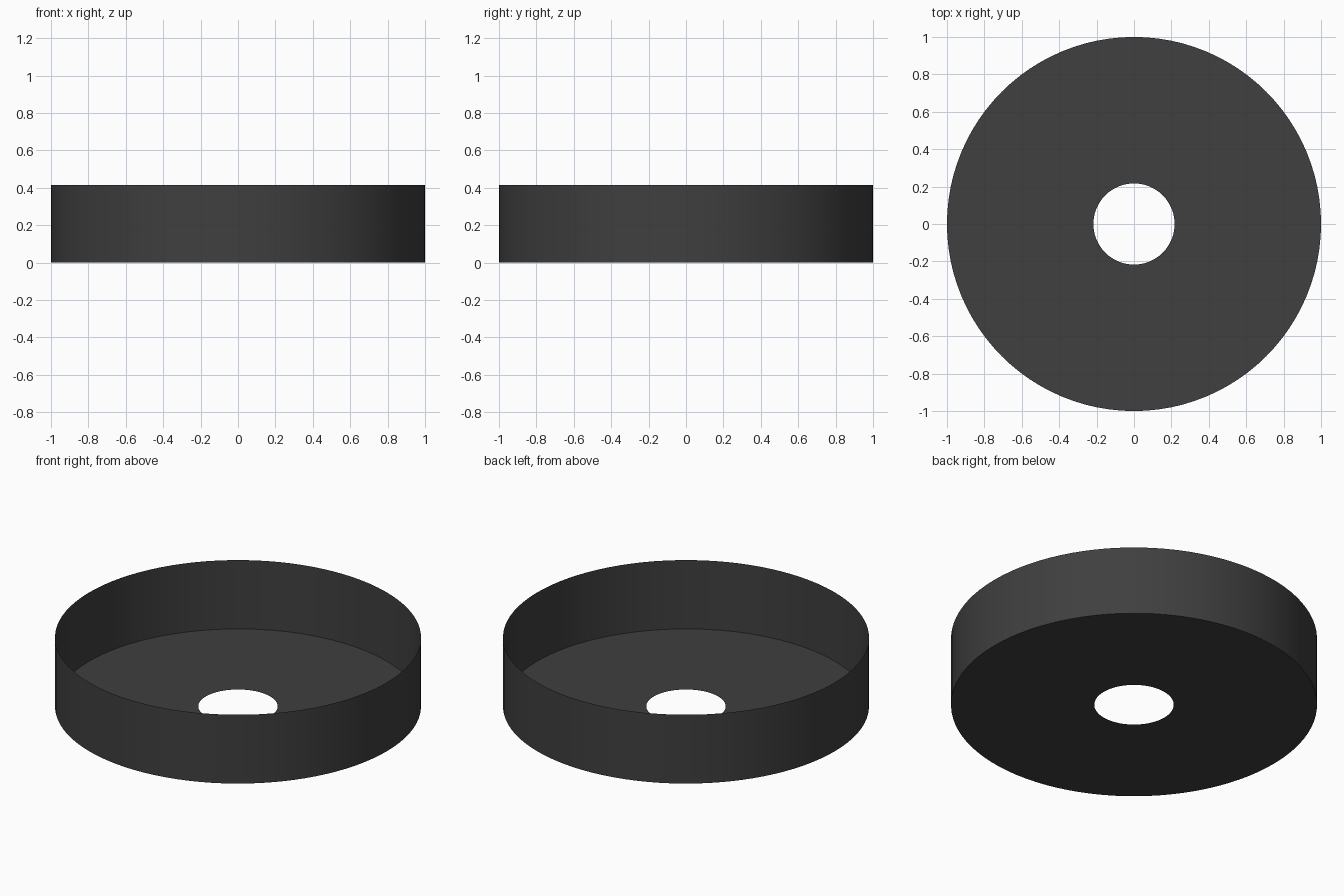
import bpy, bmesh
from math import cos, sin, tau

if "Cube" in bpy.data.objects:
    bpy.data.objects.remove(bpy.data.objects["Cube"])

SEGMENTS = 96
# Thin sheet profile (radius, height): hole edge, floor corner, rim
PROFILE = [(0.217, 0.0), (1.0, 0.0), (1.0, 0.415)]

# Open round tray with a central hole, turned from the profile
bm = bmesh.new()
rings = [[bm.verts.new((r * cos(tau * i / SEGMENTS), r * sin(tau * i / SEGMENTS), z))
          for i in range(SEGMENTS)] for r, z in PROFILE]
for low, high in zip(rings, rings[1:]):
    for i in range(SEGMENTS):
        j = (i + 1) % SEGMENTS
        bm.faces.new((low[i], low[j], high[j], high[i]))
bmesh.ops.recalc_face_normals(bm, faces=bm.faces)
# Make the wall face outward
wall = max(bm.faces, key=lambda f: f.calc_center_median().z)
if wall.normal.dot(wall.calc_center_median()) < 0:
    bmesh.ops.reverse_faces(bm, faces=bm.faces)

mesh = bpy.data.meshes.new("round_tray")
bm.to_mesh(mesh)
bm.free()
tray = bpy.data.objects.new("round_tray", mesh)
bpy.context.collection.objects.link(tray)

# Dark grey finish
dark = bpy.data.materials.new("dark_grey")
dark.diffuse_color = (0.05, 0.05, 0.05, 1)
dark.use_nodes = True
dark.node_tree.nodes["Principled BSDF"].inputs["Base Color"].default_value = dark.diffuse_color
mesh.materials.append(dark)

# Smooth wall, sharp floor corner
bpy.context.view_layer.objects.active = tray
tray.select_set(True)
bpy.ops.object.shade_smooth_by_angle()
